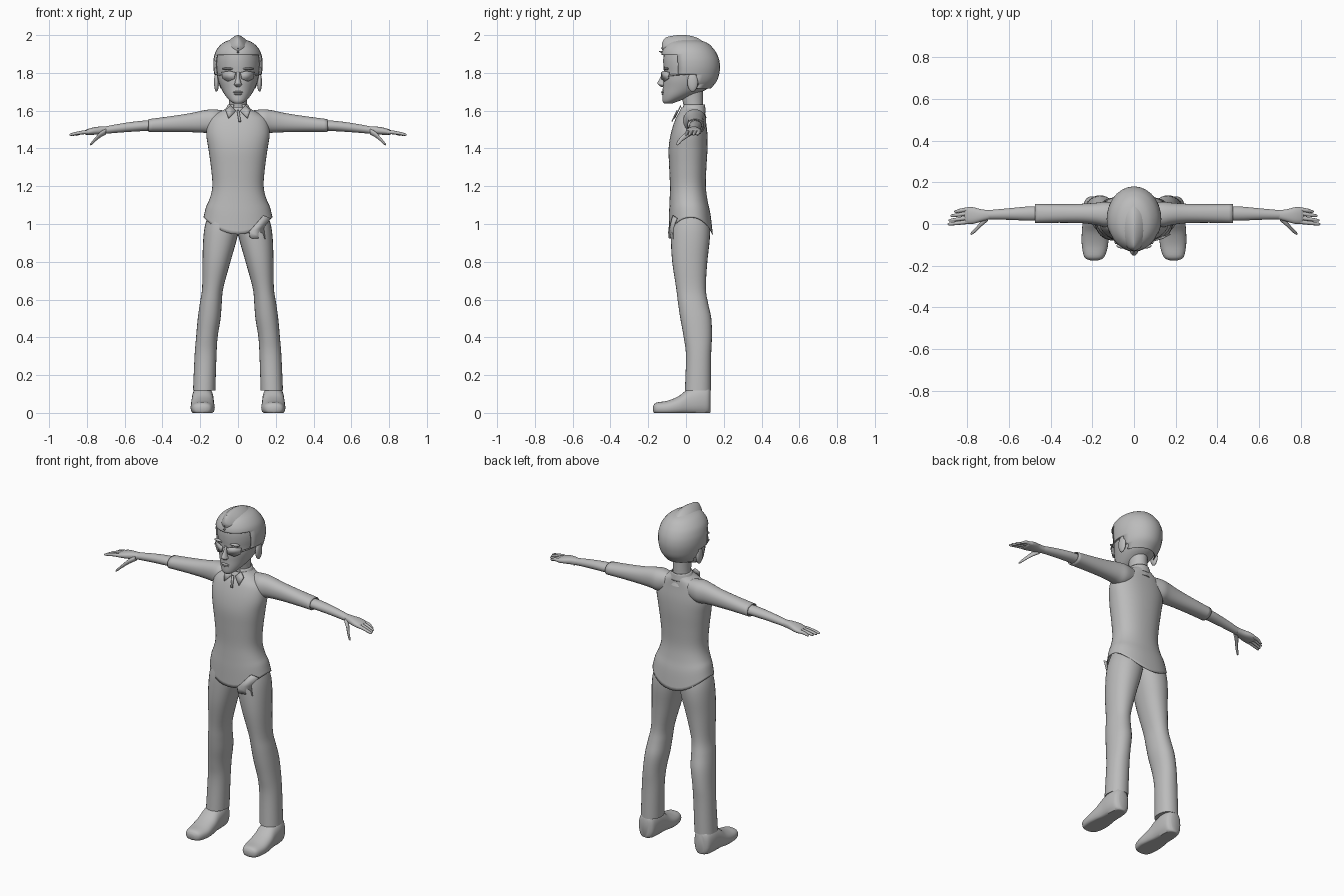
import bpy
import bmesh
from math import cos, sin, pi, copysign
from mathutils import Vector

cube = bpy.data.objects.get("Cube")
if cube:
    bpy.data.objects.remove(cube, do_unlink=True)

GREY = (0.5, 0.5, 0.5, 1)
clay = bpy.data.materials.new("plain grey")
clay.use_nodes = True
clay.diffuse_color = GREY
clay.node_tree.nodes["Principled BSDF"].inputs["Base Color"].default_value = GREY


def finish(name, bm, mirror=False, thickness=0, angle=50):
    """Turn a bmesh into a smooth-shaded object, optionally thickened and mirrored."""
    bmesh.ops.recalc_face_normals(bm, faces=bm.faces)
    mesh = bpy.data.meshes.new(name)
    bm.to_mesh(mesh)
    bm.free()
    mesh.materials.append(clay)
    mesh.shade_smooth()
    mesh.set_sharp_from_angle(angle=angle * pi / 180)
    obj = bpy.data.objects.new(name, mesh)
    bpy.context.collection.objects.link(obj)
    if thickness:
        solid = obj.modifiers.new("thickness", 'SOLIDIFY')
        solid.thickness = thickness
    if mirror:
        obj.modifiers.new("mirror", 'MIRROR')
    return obj


def smooth_rows(rows, steps):
    """Catmull-Rom interpolation between cross-section rows."""
    result = []
    for i in range(len(rows) - 1):
        p0, p1 = Vector(rows[max(i - 1, 0)]), Vector(rows[i])
        p2, p3 = Vector(rows[i + 1]), Vector(rows[min(i + 2, len(rows) - 1)])
        for s in range(steps):
            t = s / steps
            result.append(0.5 * (2 * p1 + (p2 - p0) * t
                                 + (2 * p0 - 5 * p1 + 4 * p2 - p3) * t * t
                                 + (3 * p1 - p0 - 3 * p2 + p3) * t ** 3))
    return result + [Vector(rows[-1])]


def loft(name, rows, axis='Z', power=1, sides=28, steps=4, cap=True,
         tweak=None, keep=None, **kw):
    """Skin oval sections; a row is (position, low a, high a, low b, high b)."""
    bm = bmesh.new()
    rings = []
    for t, a0, a1, b0, b1 in smooth_rows(rows, steps):
        ring = []
        for i in range(sides):
            c, s = cos(2 * pi * i / sides), sin(2 * pi * i / sides)
            a = (a0 + a1) / 2 + (a1 - a0) / 2 * copysign(abs(c) ** power, c)
            b = (b0 + b1) / 2 + (b1 - b0) / 2 * copysign(abs(s) ** power, s)
            co = Vector({'X': (t, a, b), 'Y': (a, t, b), 'Z': (a, b, t)}[axis])
            ring.append(bm.verts.new(tweak(co) if tweak else co))
        rings.append(ring)
    for low, high in zip(rings, rings[1:]):
        for i in range(sides):
            j = (i + 1) % sides
            bm.faces.new((low[i], low[j], high[j], high[i]))
    if cap:
        bm.faces.new(rings[0])
        bm.faces.new(rings[-1])
    if keep:
        drop = [f for f in bm.faces if not keep(f.calc_center_median())]
        bmesh.ops.delete(bm, geom=drop, context='FACES')
    return finish(name, bm, **kw)


def centred(rows):
    """Expand (position, half width, low b, high b) rows."""
    return [(t, -w, w, b0, b1) for t, w, b0, b1 in rows]


def tube(name, points, **kw):
    """Round limb along x from (x, y, z, radius) points."""
    rows = [(x, y - r, y + r, z - r, z + r) for x, y, z, r in points]
    return loft(name, rows, 'X', sides=12, steps=3, mirror=True, **kw)


def plate(name, outline, depth, thickness=0.006, mirror=False):
    """Thin panel from an (x, z) outline; depth gives y for each point."""
    bm = bmesh.new()
    bm.faces.new([bm.verts.new((x, depth(x, z), z)) for x, z in outline])
    return finish(name, bm, mirror, thickness)


def ellipsoid(name, centre, radii, mirror=False):
    bm = bmesh.new()
    bmesh.ops.create_uvsphere(bm, u_segments=20, v_segments=12, radius=1)
    bmesh.ops.scale(bm, vec=radii, verts=bm.verts)
    bmesh.ops.translate(bm, vec=centre, verts=bm.verts)
    return finish(name, bm, mirror)


# Head and neck
skull = [(1.637, .018, -.115, -.075), (1.65, .04, -.124, -.04), (1.68, .067, -.125, .04),
         (1.72, .09, -.123, .12), (1.76, .105, -.122, .152), (1.8, .113, -.117, .165),
         (1.84, .117, -.12, .168), (1.88, .114, -.12, .16), (1.92, .1, -.112, .138),
         (1.955, .066, -.085, .1), (1.975, .015, -.03, .03)]
loft("head", centred(skull))
loft("neck", centred([(1.56, .065, -.03, .11), (1.61, .05, -.012, .092),
                      (1.66, .048, -.02, .09), (1.71, .05, -.03, .09)]))

# Face details
loft("nose", centred([(1.726, .01, -.132, -.1), (1.738, .021, -.147, -.1),
                      (1.748, .017, -.151, -.1), (1.775, .01, -.136, -.1),
                      (1.805, .009, -.122, -.1)]), sides=16)
ellipsoid("upper_lip", (0, -.122, 1.698), (.026, .01, .006))
ellipsoid("lower_lip", (0, -.12, 1.688), (.021, .01, .006))
ellipsoid("eyebrow", (.05, -.104, 1.822), (.034, .014, .007), mirror=True)
ellipsoid("ear", (.114, .035, 1.75), (.013, .028, .05), mirror=True)

# Glasses
lens = [(.014, 1.802), (.045, 1.81), (.087, 1.804), (.083, 1.77), (.055, 1.755), (.022, 1.768)]
plate("glasses_lens", lens, lambda x, z: -.133 + 5.5 * x * x, mirror=True)
loft("glasses_arm", [(-.095, .083, .09, 1.782, 1.792), (-.03, .11, .117, 1.788, 1.796),
                     (.035, .115, .122, 1.793, 1.8)], 'Y', sides=8, mirror=True)

# Hair cap, trimmed to a hairline, with a crest and front tufts
loft("hair", [(z, -w - .008, w + .008, b0 - .006, b1 + .006)
              for z, _, w, b0, b1 in centred(skull[3:])] , steps=6, thickness=-.006,
     keep=lambda p: p.z > 1.895 or (p.y > .055 and p.z > 1.69)
     or (p.y > -.045 and p.z > 1.79))
loft("hair_crest", centred([(-.128, .008, 1.93, 1.955), (-.11, .032, 1.885, 1.985),
                            (-.06, .06, 1.87, 1.998), (0, .07, 1.87, 2.0),
                            (.06, .066, 1.87, 1.985), (.11, .04, 1.87, 1.95)]),
     'Y', power=1.4)
for k in range(5):
    lift = k * .018
    loft(f"hair_tuft_{k + 1}", [(-.142 + k * .009, -.002, .002, 1.912 + lift, 1.916 + lift),
                                (-.095, -.014, .014, 1.885 + lift, 1.912 + lift)],
         'Y', sides=8, steps=1)


# Shirt with a curved hem
def hem(p):
    if p.z < 1.15:
        p.z += (1.15 - p.z) / .2 * .085 * (p.x / .18) ** 2
    return p


loft("shirt", centred([(.945, .183, -.092, .142), (1.05, .17, -.09, .13),
                       (1.12, .152, -.087, .115), (1.2, .136, -.085, .105),
                       (1.3, .143, -.089, .108), (1.4, .157, -.092, .114),
                       (1.48, .168, -.08, .113), (1.55, .155, -.058, .105),
                       (1.585, .115, -.04, .102), (1.605, .075, -.03, .1),
                       (1.618, .057, -.024, .097)]),
     power=.88, sides=40, cap=False, tweak=hem, thickness=.004)
loft("collar_band", centred([(1.59, .075, -.032, .105), (1.632, .053, -.018, .1)]),
     cap=False, thickness=.005, keep=lambda p: p.y > -.01 or abs(p.x) > .02)
plate("collar_point", [(.012, 1.6), (.04, 1.628), (.066, 1.605), (.05, 1.56), (.035, 1.575)],
      lambda x, z: -.03 - (1.628 - z) * .5, mirror=True)
plate("shirt_placket", [(-.006, 1.6), (.006, 1.6), (.016, 1.54), (.004, 1.54)],
      lambda x, z: -.045 - (1.6 - z) * .45)
plate("shirt_tail", [(.065, .925), (.145, .92), (.137, .98), (.175, 1.03), (.135, 1.045), (.06, .96)],
      lambda x, z: -.1 + 1.6 * x * x)

# Sleeves and bare forearms
loft("sleeve", [(.07, .01, .095, 1.5, 1.6), (.13, -.015, .107, 1.478, 1.607),
                (.18, -.005, .102, 1.483, 1.602), (.25, .004, .097, 1.486, 1.587),
                (.36, .006, .095, 1.487, 1.57), (.475, .004, .095, 1.486, 1.555)],
     'X', power=.9, cap=False, thickness=.005, mirror=True)
loft("forearm", [(.4, .018, .083, 1.495, 1.55), (.5, .016, .084, 1.492, 1.547),
                 (.6, .02, .075, 1.486, 1.535), (.7, .022, .066, 1.478, 1.517)],
     'X', mirror=True)

# Hands
loft("palm", [(.69, .023, .066, 1.479, 1.517), (.73, .012, .07, 1.475, 1.516),
              (.77, .001, .08, 1.472, 1.51), (.8, .002, .08, 1.471, 1.501),
              (.812, .012, .072, 1.476, 1.494)], 'X', power=.85, mirror=True)
fingers = {"index": (.012, 0, .893), "middle": (.032, .018, .888),
           "ring": (.052, .04, .88), "little": (.07, .06, .862)}
for label, (root, tip, reach) in fingers.items():
    tube(label + "_finger", [(.79, root, 1.486, .011), (.83, (root + tip) / 2, 1.484, .0095),
                             (reach - .01, tip, 1.474, .007), (reach, tip, 1.472, .002)])
tube("thumb", [(.7, .03, 1.49, .016), (.73, .004, 1.472, .015), (.755, -.025, 1.448, .011),
               (.776, -.043, 1.426, .008), (.784, -.048, 1.42, .002)])

# Trousers
loft("trouser_leg", [(.118, .12, .238, -.006, .132), (.3, .114, .23, 0, .133),
                     (.4, .108, .222, -.012, .137), (.5, .092, .213, -.03, .134),
                     (.58, .086, .202, -.042, .117), (.66, .078, .19, -.052, .105),
                     (.8, .04, .188, -.073, .113), (.92, .006, .184, -.08, .126),
                     (1.0, -.01, .173, -.078, .124), (1.08, -.01, .145, -.065, .1)],
     power=.92, mirror=True)


# Shoes with flat soles
def flat_sole(p):
    p.z = max(p.z, 0)
    return p


loft("shoe", [(-.174, .17, .21, .008, .035), (-.158, .142, .238, -.008, .054),
              (-.1, .124, .25, -.015, .064), (-.04, .125, .25, -.015, .088),
              (.01, .128, .246, -.015, .125), (.07, .13, .244, -.015, .145),
              (.115, .138, .234, -.012, .14), (.131, .16, .212, .005, .12)],
     'Y', power=.85, tweak=flat_sole, mirror=True)
